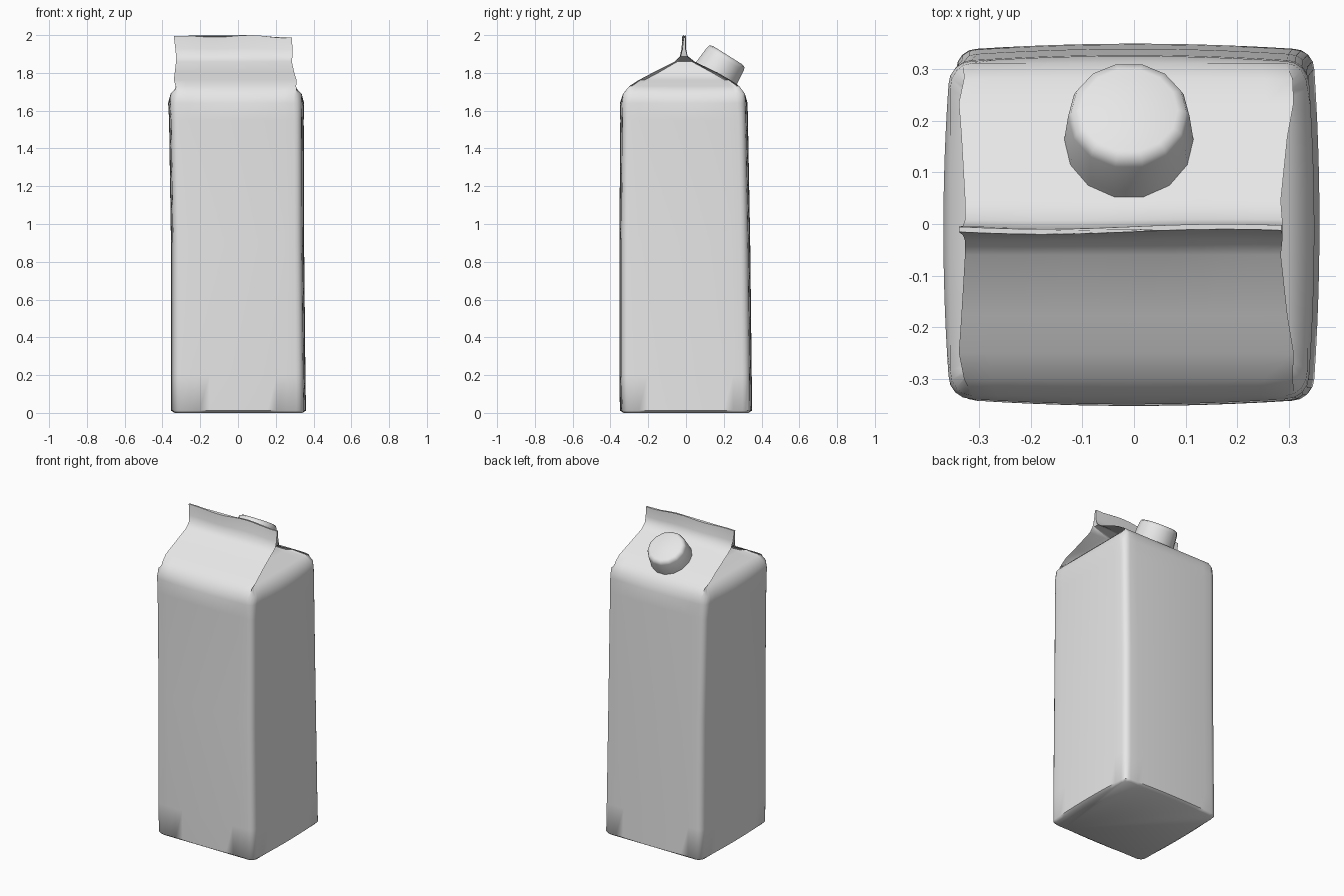
import bpy
import bmesh
import math
from mathutils import Matrix, Vector

cube = bpy.data.objects.get("Cube")
if cube:
    bpy.data.objects.remove(cube, do_unlink=True)

card = bpy.data.materials.new("pale_grey_card")
card.use_nodes = True
card.diffuse_color = (0.8, 0.8, 0.8, 1)
card.node_tree.nodes["Principled BSDF"].inputs["Base Color"].default_value = (0.8, 0.8, 0.8, 1)

PANEL = 12   # segments across each panel
CORNER = 4   # segments round each corner


def finish(name, bm, angle):
    """Turn a bmesh into a shaded, coloured object."""
    bmesh.ops.recalc_face_normals(bm, faces=bm.faces)
    mesh = bpy.data.meshes.new(name)
    bm.to_mesh(mesh)
    bm.free()
    mesh.materials.append(card)
    obj = bpy.data.objects.new(name, mesh)
    bpy.context.collection.objects.link(obj)
    bpy.ops.object.select_all(action="DESELECT")
    obj.select_set(True)
    bpy.context.view_layer.objects.active = obj
    bpy.ops.object.shade_smooth_by_angle(angle=math.radians(angle))
    return obj


def loft(bm, rings):
    """Skin a stack of closed rings and close both ends."""
    loops = [[bm.verts.new(p) for p in ring] for ring in rings]
    for low, high in zip(loops, loops[1:]):
        for i in range(len(low)):
            j = (i + 1) % len(low)
            bm.faces.new((low[i], low[j], high[j], high[i]))
    bm.faces.new(loops[0][::-1])
    bm.faces.new(loops[-1])


def carton_ring(z, x0, x1, y0, y1, r, g, fold):
    """Rounded rectangle whose left and right panels can fold inwards."""
    bulge = 0.01 if 0 < z < 1.65 else 0
    pts = []

    def panel(a, b, out):
        for i in range(PANEL + 1):
            t = i / PANEL
            p = a.lerp(b, t) + out * bulge * 4 * t * (1 - t)
            pts.append(p)

    def corner(a, b, side_first):
        # quarter ellipse that becomes a pleat when folded
        for i in range(1, CORNER):
            t = math.pi / 2 * i / CORNER
            s, c = math.sin(t), 1 - math.cos(t)
            u, v = (c, s) if side_first else (s, c)
            pts.append(Vector((a.x + (b.x - a.x) * u, a.y + (b.y - a.y) * v)))

    fl, fr = Vector((x0 + r, y0)), Vector((x1 - r, y0))
    bl, br = Vector((x0 + r, y1)), Vector((x1 - r, y1))
    rf, rb = Vector((x1 - fold, y0 + g)), Vector((x1 - fold, y1 - g))
    lf, lb = Vector((x0 + fold, y0 + g)), Vector((x0 + fold, y1 - g))
    panel(fl, fr, Vector((0, -1)))
    corner(fr, rf, False)
    panel(rf, rb, Vector((1, 0)))
    corner(rb, br, True)
    panel(br, bl, Vector((0, 1)))
    corner(bl, lb, False)
    panel(lb, lf, Vector((-1, 0)))
    corner(lf, fl, True)

    # ripple the crimped seam along the top
    k = max(0, (z - 1.86) / 0.14)
    return [(p.x,
             p.y + k * 0.005 * math.sin(9 * p.x),
             z - k * 0.01 * (1 - math.cos(17 * p.x - 1) * (0.6 + p.x)))
            for p in pts]


# Carton: height, left, right, front, back, corner radius, pleat gap, fold depth
sections = [
    (0, -0.335, 0.340, -0.330, 0.330, 0.04, 0.04, 0),
    (0.012, -0.345, 0.350, -0.340, 0.340, 0.04, 0.04, 0),
    (0.2, -0.345, 0.347, -0.343, 0.338, 0.04, 0.04, 0),
    (0.9, -0.345, 0.340, -0.343, 0.330, 0.04, 0.04, 0),
    (1.55, -0.355, 0.338, -0.338, 0.318, 0.04, 0.04, 0),
    (1.64, -0.360, 0.340, -0.340, 0.316, 0.045, 0.045, 0),
    (1.69, -0.360, 0.340, -0.333, 0.312, 0.045, 0.05, 0.003),
    (1.73, -0.348, 0.326, -0.300, 0.282, 0.018, 0.04, 0.03),
    (1.762, -0.340, 0.310, -0.250, 0.235, 0, 0.03, 0.11),
    (1.80, -0.335, 0.298, -0.178, 0.170, 0, 0.03, 0.14),
    (1.86, -0.328, 0.285, -0.060, 0.045, 0, 0.015, 0.15),
    (1.89, -0.328, 0.288, -0.032, 0.008, 0, 0.004, 0.01),
    (1.93, -0.332, 0.288, -0.021, -0.003, 0, 0.003, 0),
    (2.0, -0.340, 0.286, -0.015, -0.005, 0, 0.002, 0),
]
bm = bmesh.new()
loft(bm, [carton_ring(*s) for s in sections])
# bring the highest ripple exactly to full height
top = max(v.co.z for v in bm.verts)
for v in bm.verts:
    if v.co.z > 1.9:
        v.co.z += 2 - top
finish("carton", bm, 50)

# Screw cap: short tapered drum standing square to the back roof panel
sides = 14
profile = [(0.128, -0.03), (0.125, 0.0), (0.118, 0.08), (0.112, 0.097), (0.095, 0.104)]
bm = bmesh.new()
loft(bm, [[(r * math.cos(math.tau * i / sides), r * math.sin(math.tau * i / sides), h)
           for i in range(sides)] for r, h in profile])
tilt = Matrix.Rotation(math.radians(-32), 4, "X")
bm.transform(Matrix.Translation((-0.01, 0.166, 1.805)) @ tilt)
finish("screw_cap", bm, 60)
